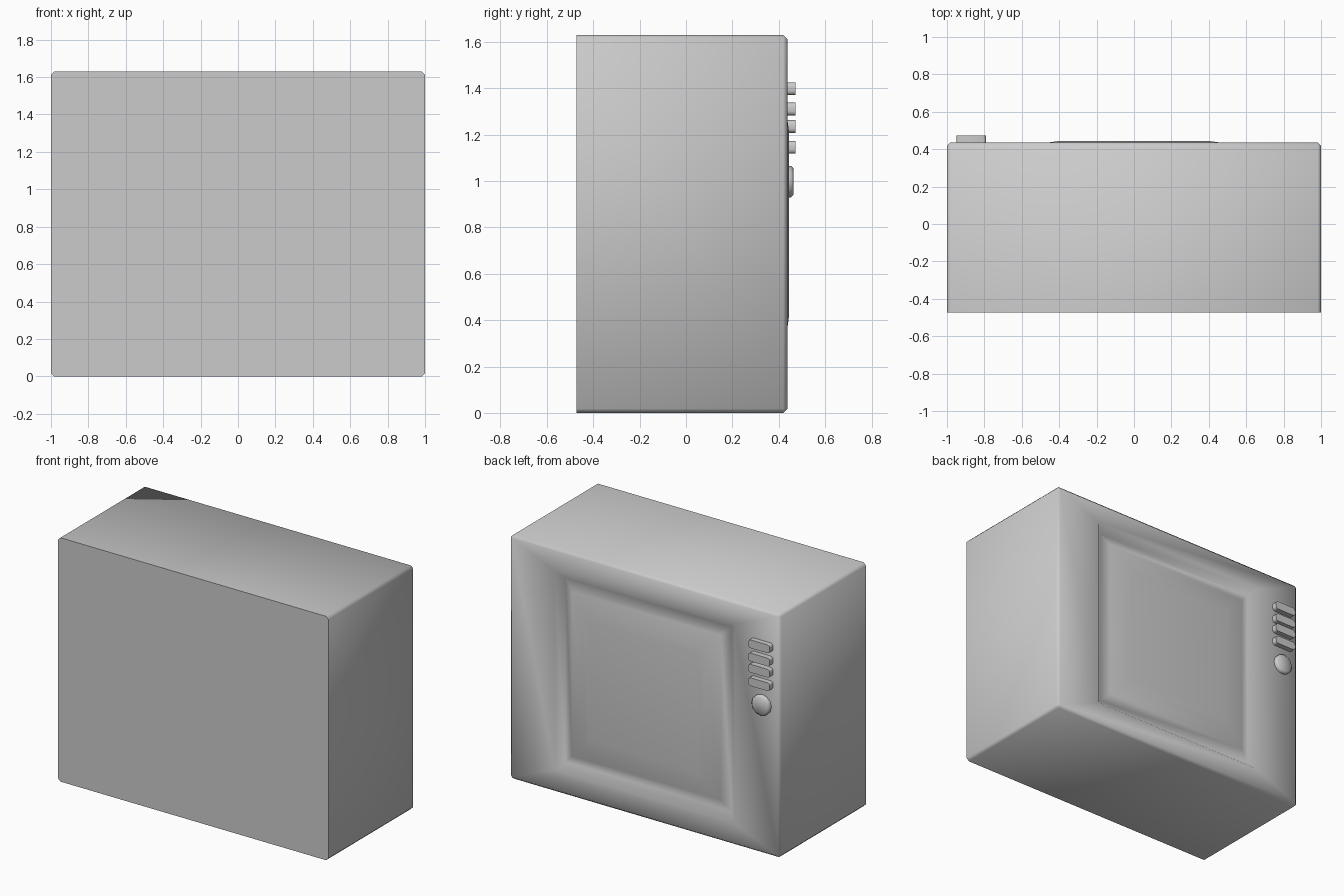
import bpy, bmesh, math
from mathutils import Matrix, Vector

if "Cube" in bpy.data.objects:
    bpy.data.objects.remove(bpy.data.objects["Cube"])

BACK, FRONT, HEIGHT = -0.473, 0.437, 1.63
MID = HEIGHT / 2


def finish(bm, name, angle):
    bmesh.ops.recalc_face_normals(bm, faces=bm.faces)
    mesh = bpy.data.meshes.new(name)
    bm.to_mesh(mesh)
    bm.free()
    ob = bpy.data.objects.new(name, mesh)
    bpy.context.collection.objects.link(ob)
    bpy.ops.object.select_all(action='DESELECT')
    ob.select_set(True)
    bpy.context.view_layer.objects.active = ob
    bpy.ops.object.shade_smooth_by_angle(angle=math.radians(angle))
    return ob


def box(size, centre):
    bm = bmesh.new()
    bmesh.ops.create_cube(bm, size=1, matrix=Matrix.Translation(centre) @ Matrix.Diagonal((*size, 1)))
    return bm


# Cabinet: chamfered everywhere except around the flat rear panel
bm = box((2, FRONT - BACK, HEIGHT), (0, (FRONT + BACK) / 2, MID))
edges = [e for e in bm.edges if max(v.co.y for v in e.verts) > 0]
bmesh.ops.bevel(bm, geom=edges, offset=0.018, segments=1, affect='EDGES')

# Screen: nested square rings step in from the frame, then bulge outward
screen = max(bm.faces, key=lambda f: f.normal.y * f.calc_area())
for half, y in ((0.665, FRONT), (0.615, 0.395), (0.55, 0.417), (0.45, 0.437), (0.40, 0.444)):
    bmesh.ops.inset_individual(bm, faces=[screen], thickness=0.01)
    for v in screen.verts:
        v.co = Vector((math.copysign(half, v.co.x), y, MID + math.copysign(half, v.co.z - MID)))
finish(bm, "television_cabinet", 60)

# Four push buttons with rounded ends
for i, z in enumerate((1.398, 1.31, 1.235, 1.145)):
    bm = box((0.16, 0.045, 0.055), (-0.87, 0.45, z))
    upright = [e for e in bm.edges if abs(e.verts[0].co.y - e.verts[1].co.y) > 0.01]
    bmesh.ops.bevel(bm, geom=upright, offset=0.018, segments=3, profile=0.5, affect='EDGES')
    finish(bm, f"push_button_{i + 1}", 50)

# Round dial with a chamfered face
bm = bmesh.new()
bmesh.ops.create_cone(bm, cap_ends=True, segments=12, radius1=0.068, radius2=0.068, depth=0.035,
                      matrix=Matrix.Translation((-0.87, 0.4455, 0.997)) @ Matrix.Rotation(-math.pi / 2, 4, 'X'))
rim = [e for e in bm.edges if all(v.co.y > 0.45 for v in e.verts)]
bmesh.ops.bevel(bm, geom=rim, offset=0.01, segments=1, affect='EDGES')
finish(bm, "tuning_dial", 50)
